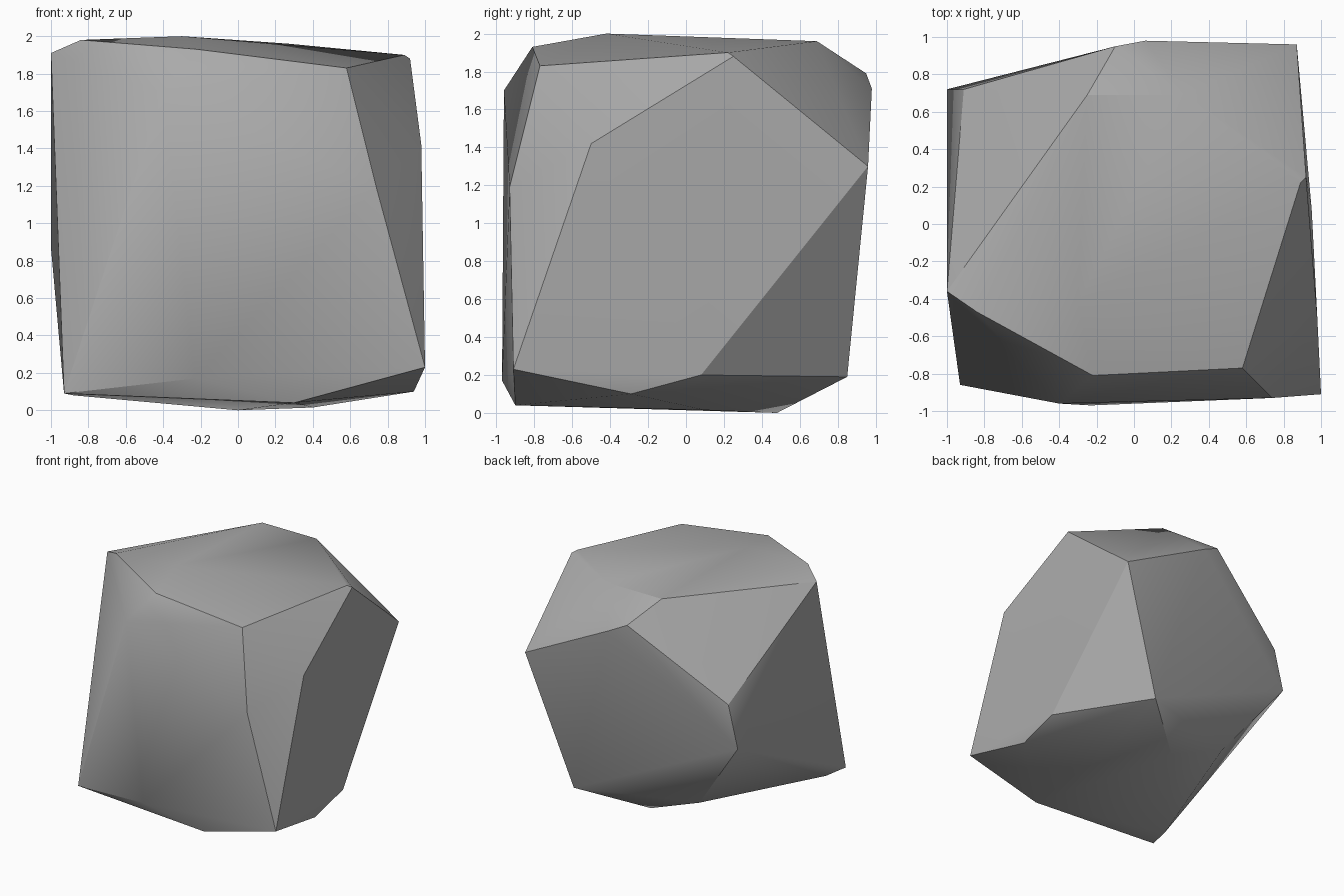
import bpy
import bmesh
import math

# Remove the default cube
default_cube = bpy.data.objects.get("Cube")
if default_cube:
    bpy.data.objects.remove(default_cube, do_unlink=True)


def flat_material(name, colour):
    material = bpy.data.materials.new(name)
    material.use_nodes = True
    material.diffuse_color = colour
    shader = next(n for n in material.node_tree.nodes if n.type == "BSDF_PRINCIPLED")
    shader.inputs["Base Color"].default_value = colour
    shader.inputs["Roughness"].default_value = 0.9
    return material


# Corners of the chipped boulder, grouped by region
top_corners = [
    (-1, -.36, 1.91), (-.84, -.47, 1.98), (-.22, -.81, 1.93), (.58, -.77, 1.83),
    (.89, .22, 1.9), (.92, .25, 1.88), (.27, .69, 1.96), (-.25, .69, 1.96),
    (-.3, -.42, 2),
]
back_corners = [
    (-.1, .95, 1.79), (.06, .98, 1.71), (.87, .96, 1.3),
    (-.91, .72, 1.23), (-1, .72, .87),
]
front_and_side_corners = [
    (-.4, -.96, 1.7), (.74, -.93, 1.19), (.98, -.5, 1.42),
]
base_corners = [
    (1, -.91, .23), (-.93, -.86, .09), (-.23, -.97, .17), (.3, -.9, .04),
    (.94, -.29, .1), (.95, .08, .2), (.48, .85, .19), (0, .48, 0),
    (.4, .1, .015), (-.5, .53, .2), (-.88, -.66, .08),
]


def build_boulder(name, corners, material):
    """Wrap the corners in a faceted skin and merge nearly flat triangles."""
    bm = bmesh.new()
    for corner in corners:
        bm.verts.new(corner)
    bmesh.ops.convex_hull(bm, input=bm.verts[:], use_existing_faces=False)
    stray_verts = [v for v in bm.verts if not v.link_faces]
    bmesh.ops.delete(bm, geom=stray_verts, context="VERTS")
    bmesh.ops.dissolve_limit(bm, angle_limit=math.radians(1),
                             verts=bm.verts[:], edges=bm.edges[:])
    bmesh.ops.recalc_face_normals(bm, faces=bm.faces[:])
    mesh = bpy.data.meshes.new(name)
    bm.to_mesh(mesh)
    bm.free()
    mesh.materials.append(material)
    boulder = bpy.data.objects.new(name, mesh)
    bpy.context.collection.objects.link(boulder)
    return boulder


# Boulder body
stone_grey = flat_material("stone_grey", (.4, .4, .4, 1))
boulder = build_boulder(
    "boulder",
    top_corners + back_corners + front_and_side_corners + base_corners,
    stone_grey,
)

# Soft shading over shallow bends, crisp chipped edges elsewhere
bpy.ops.object.select_all(action="DESELECT")
boulder.select_set(True)
bpy.context.view_layer.objects.active = boulder
bpy.ops.object.shade_smooth_by_angle(angle=math.radians(30))
